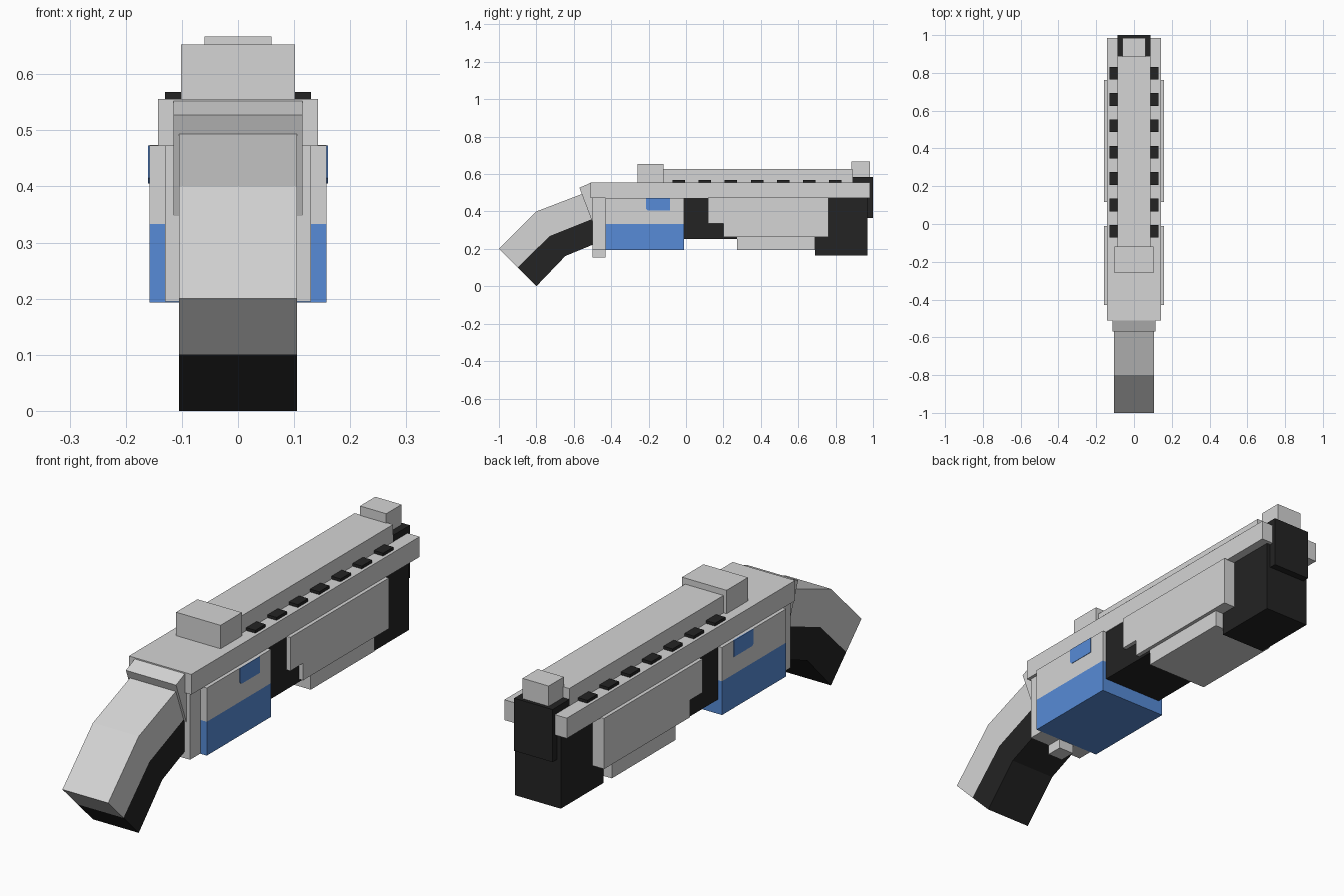
import bpy, bmesh

if "Cube" in bpy.data.objects:
    bpy.data.objects.remove(bpy.data.objects["Cube"])


def material(name, rgb):
    m = bpy.data.materials.new(name)
    m.diffuse_color = (*rgb, 1)
    m.use_nodes = True
    m.node_tree.nodes["Principled BSDF"].inputs["Base Color"].default_value = m.diffuse_color
    return m


GREY = material("light_grey", (0.66, 0.66, 0.66))
DARK = material("near_black", (0.017, 0.017, 0.017))
BLUE = material("blue", (0.095, 0.26, 0.68))


def prism(name, profile, x0, x1, mat):
    """Extrude a (y, z) profile from x0 to x1."""
    bm = bmesh.new()
    face = bm.faces.new([bm.verts.new((x0, y, z)) for y, z in profile])
    ext = bmesh.ops.extrude_face_region(bm, geom=[face])
    moved = [v for v in ext["geom"] if isinstance(v, bmesh.types.BMVert)]
    bmesh.ops.translate(bm, verts=moved, vec=(x1 - x0, 0, 0))
    bmesh.ops.recalc_face_normals(bm, faces=bm.faces)
    me = bpy.data.meshes.new(name)
    bm.to_mesh(me)
    bm.free()
    me.materials.append(mat)
    ob = bpy.data.objects.new(name, me)
    bpy.context.collection.objects.link(ob)
    return ob


def box(name, half, y0, y1, z0, z1, mat):
    """Box centred on x = 0."""
    return prism(name, [(y0, z0), (y1, z0), (y1, z1), (y0, z1)], -half, half, mat)


# Bent grip: light back strip and dark inner strip
prism("grip_back", [(-1, 0.2), (-0.8, 0.4), (-0.5, 0.515), (-0.48, 0.5),
                    (-0.48, 0.368), (-0.73, 0.268), (-0.9, 0.1)], -0.105, 0.105, GREY)
prism("grip_front", [(-0.9, 0.1), (-0.73, 0.268), (-0.48, 0.368),
                     (-0.48, 0.23), (-0.645, 0.162), (-0.8, 0)], -0.105, 0.105, DARK)
# Tilted collar between grip and body
prism("grip_collar", [(-0.57, 0.527), (-0.512, 0.552), (-0.44, 0.372), (-0.502, 0.347)],
      -0.115, 0.115, GREY)

# Long top rail, barrel and sights
box("top_rail", 0.143, -0.51, 0.985, 0.472, 0.556, GREY)
box("barrel", 0.088, -0.15, 0.89, 0.54, 0.628, GREY)
box("rear_sight", 0.102, -0.26, -0.12, 0.54, 0.653, GREY)
box("front_sight", 0.06, 0.885, 0.985, 0.575, 0.667, GREY)

# Studs along both sides of the barrel
for side in (-1, 1):
    for i in range(7):
        y = -0.072 + i * 0.1395
        prism("stud", [(y, 0.55), (y + 0.067, 0.55), (y + 0.067, 0.568), (y, 0.568)],
              side * 0.08, side * 0.13, DARK)

# Rear body with the two-tone receiver box
box("rear_body", 0.13, -0.5, -0.42, 0.195, 0.475, GREY)
box("trigger", 0.035, -0.5, -0.43, 0.153, 0.2, GREY)
box("receiver_top", 0.158, -0.43, -0.01, 0.333, 0.473, GREY)
box("receiver_bottom", 0.158, -0.43, -0.01, 0.193, 0.333, BLUE)
for side in (-1, 1):
    prism("receiver_badge", [(-0.215, 0.473), (-0.215, 0.415), (-0.205, 0.405),
                             (-0.085, 0.405), (-0.085, 0.473)],
          side * 0.155, side * 0.16, BLUE)

# Dark core and muzzle
box("core", 0.14, -0.02, 0.3, 0.253, 0.474, DARK)
box("muzzle_base", 0.105, 0.69, 0.97, 0.165, 0.474, DARK)
box("muzzle", 0.088, 0.89, 1.0, 0.365, 0.583, DARK)

# Forend with stepped rear edge, and the block beneath it
prism("forend", [(0.117, 0.474), (0.117, 0.335), (0.2, 0.335), (0.2, 0.264),
                 (0.762, 0.264), (0.762, 0.474)], -0.158, 0.158, GREY)
box("forend_block", 0.143, 0.272, 0.69, 0.194, 0.28, GREY)
